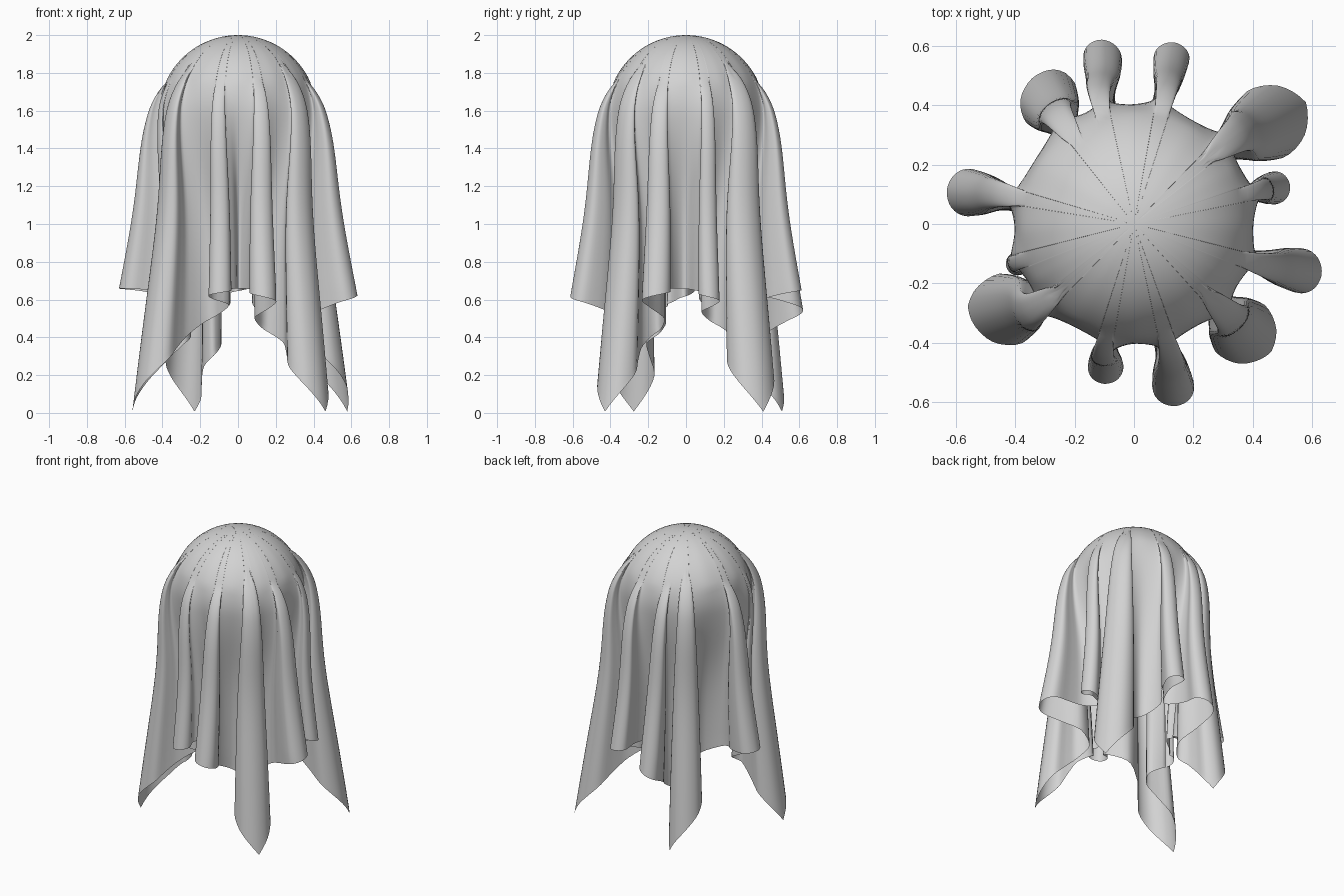
import bpy, math
from mathutils import Vector

cube = bpy.data.objects.get("Cube")
if cube:
    bpy.data.objects.remove(cube)

DOME, WAIST = 0.42, 0.36          # supporting ball and hanging ring radii
QUARTER = DOME * math.pi / 2      # cloth length from crown to ball equator
HALF = 1.59                       # half the side of the square cloth
STEPS, ROWS = 4, 56

# Folds: neck angle, lobe centre x, y, lobe radius, sideways hook of the neck, is a corner
FOLDS = [
    (15, 0.465, 0.12, 0.055, -0.03, False),
    (42, 0.46, 0.345, 0.135, 0, True),
    (76, 0.125, 0.55, 0.06, 0.03, False),
    (106, -0.105, 0.535, 0.065, -0.03, False),
    (125, -0.29, 0.415, 0.11, 0, True),
    (167, -0.55, 0.105, 0.08, 0.03, False),
    (198, -0.385, -0.13, 0.04, -0.025, False),
    (222, -0.43, -0.29, 0.13, 0, True),
    (256, -0.095, -0.475, 0.06, 0.06, False),
    (286, 0.13, -0.535, 0.07, -0.03, False),
    (316, 0.365, -0.36, 0.12, 0, True),
    (342, 0.55, -0.155, 0.075, 0.015, False),
]
TIPS = [(0.585, 0.4), (-0.23, 0.51), (-0.55, -0.27), (0.46, -0.44)]


def polar(deg):
    return Vector((math.cos(math.radians(deg)), math.sin(math.radians(deg))))


def ring(s):
    """Radius and height of the cloth at distance s from the crown."""
    if s < QUARTER:
        return DOME * math.sin(s / DOME), 1.58 + DOME * math.cos(s / DOME)
    d = s - QUARTER
    return WAIST + (DOME - WAIST) * math.exp(-(d / 0.4) ** 2), 1.58 - 0.99 * d


# Control points round the cloth: each fold is an omega-shaped loop, then a valley
controls = []
for i, (angle, cx, cy, rad, hook, corner) in enumerate(FOLDS):
    nxt = FOLDS[(i + 1) % len(FOLDS)][0]
    if nxt < angle:
        nxt += 360
    reach = Vector((cx, cy)) - polar(angle) * WAIST
    dist = reach.length
    axis = reach.normalized()
    neck = 0.035 if corner else 0.018
    half = [(0, neck, 5), (dist * 0.5, max(neck, rad * 0.6), 3.7), (dist, rad, 2.5),
            (dist + 0.72 * rad, 0.72 * rad, 1.2)]
    loop = [(a, -w, -n) for a, w, n in half] + [(dist + rad, 0, 0)]
    loop += [(a, w, n) for a, w, n in reversed(half)]
    for along, wide, spread in loop:
        if along == 0:
            wide += hook
        controls.append((angle, axis, along, wide, spread, corner))
    mid = (angle + nxt) / 2
    controls.append((mid, polar(mid), -0.0025 * (nxt - angle), 0, 0, False))


def control(k, s):
    angle, axis, along, wide, spread, corner = controls[k % len(controls)]
    start, end = (0.4, HALF * math.sqrt(2)) if corner else (0.48, HALF)
    f = max(0, (s - start) / (end - start)) ** 0.77
    g = min(1, f) ** 0.6
    side = Vector((-axis.y, axis.x))
    return polar(angle + spread * (1 - g)) * ring(s)[0] + axis * (along * f) + side * (wide * g)


def outline(col, s):
    """Smooth curve through the control points at distance s."""
    k, t = col // STEPS, (col % STEPS) / STEPS
    a, b, c, d = (control(k + j, s) for j in (-1, 0, 1, 2))
    return 0.5 * (2 * b + (c - a) * t + (2 * a - 5 * b + 4 * c - d) * t * t
                  + (3 * b - a - 3 * c + d) * t ** 3)


# Locate the four cloth corners, then spread the hem evenly between them
cols = len(controls) * STEPS


def full(col):
    corner = FOLDS[(col // STEPS) // 10][5]
    return outline(col, HALF * math.sqrt(2) if corner else HALF)


loop = [full(c) for c in range(cols)]
tips = [min(range(cols), key=lambda c: (loop[c] - Vector(p)).length) for p in TIPS]
hem = [HALF] * cols
for q in range(4):
    span = (tips[(q + 1) % 4] - tips[q]) % cols
    lengths = [0.0]
    for j in range(span):
        a, b = loop[(tips[q] + j) % cols], loop[(tips[q] + j + 1) % cols]
        lengths.append(lengths[-1] + (b - a).length)
    for j in range(span):
        turn = (lengths[j] / lengths[-1] - 0.5) * math.pi / 2
        hem[(tips[q] + j) % cols] = HALF / math.cos(turn)

# Draped sheet
verts = [(0, 0, 2)]
for row in range(1, ROWS + 1):
    for c in range(cols):
        s = hem[c] * row / ROWS
        p = outline(c, s)
        verts.append((p.x, p.y, ring(s)[1]))
faces = [(0, 1 + c, 1 + (c + 1) % cols) for c in range(cols)]
for row in range(ROWS - 1):
    o = 1 + row * cols
    for c in range(cols):
        n = (c + 1) % cols
        faces.append((o + c, o + cols + c, o + cols + n, o + n))

mesh = bpy.data.meshes.new("draped_sheet")
mesh.from_pydata(verts, [], faces)
mesh.polygons.foreach_set("use_smooth", [True] * len(faces))
sheet = bpy.data.objects.new("draped_sheet", mesh)
bpy.context.collection.objects.link(sheet)

# Plain cloth colour
cloth = bpy.data.materials.new("pale_grey_cloth")
cloth.use_nodes = True
colour = (0.65, 0.65, 0.65, 1)
cloth.diffuse_color = colour
cloth.node_tree.nodes["Principled BSDF"].inputs["Base Color"].default_value = colour
mesh.materials.append(cloth)
